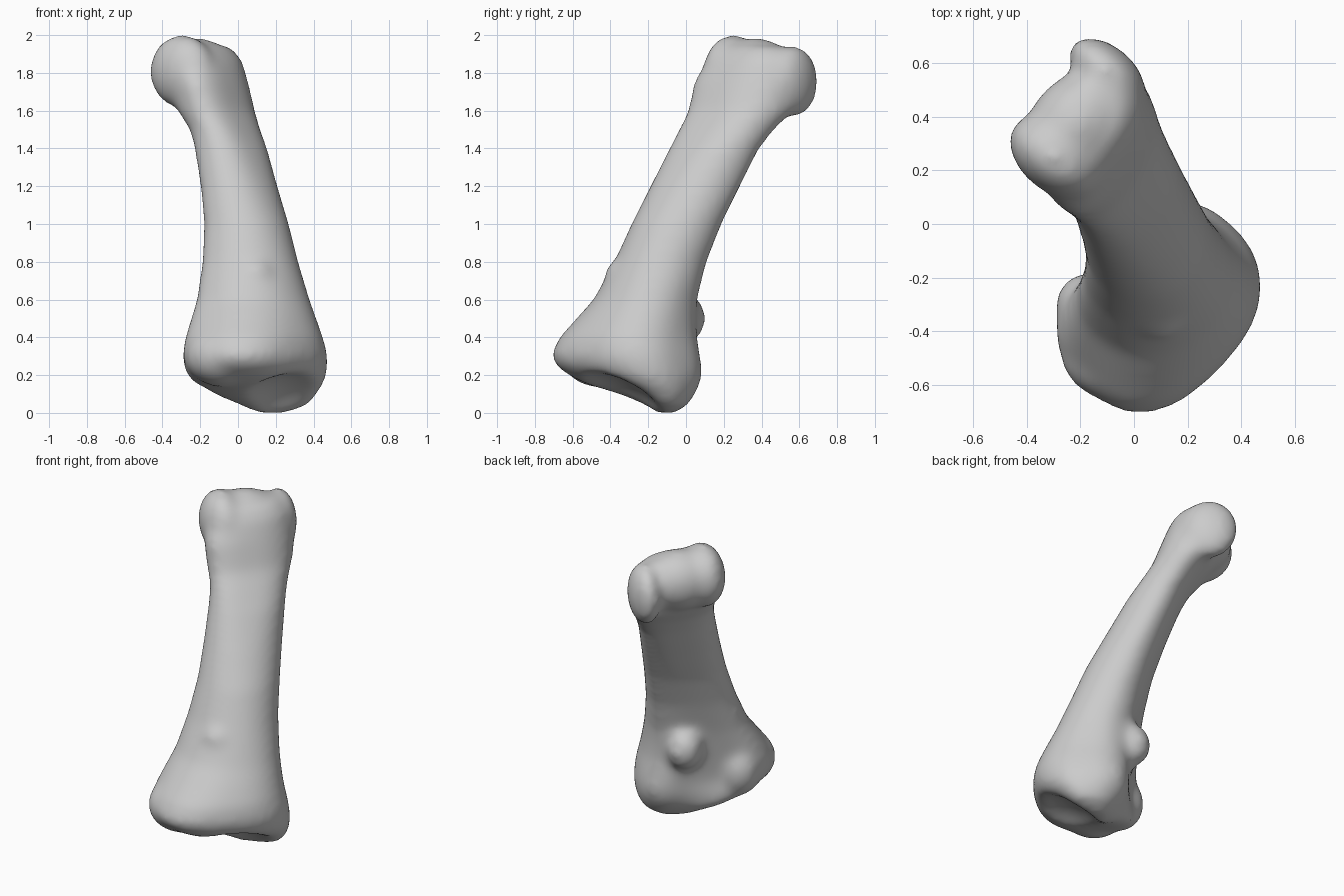
import bpy, bmesh
from math import cos, sin, tau, atan2
from mathutils import Vector, Matrix

old = bpy.data.objects.get("Cube")
if old:
    bpy.data.objects.remove(old)

# Material
grey = bpy.data.materials.new("bone_grey")
grey.use_nodes = True
grey.diffuse_color = (0.6, 0.6, 0.6, 1)
grey.node_tree.nodes["Principled BSDF"].inputs["Base Color"].default_value = (0.6, 0.6, 0.6, 1)

# Level slices of the shaft: height, x range, y range, front and back thickness ratios
SLICES = [
    (0.00, 0.10, 0.26, -0.19, -0.05, 0.8, 0.8),
    (0.04, 0.01, 0.37, -0.24, 0.01, 0.8, 0.8),
    (0.10, -0.13, 0.42, -0.37, 0.05, 0.8, 0.8),
    (0.15, -0.21, 0.45, -0.52, 0.075, 0.8, 0.8),
    (0.20, -0.26, 0.47, -0.62, 0.085, 0.8, 0.8),
    (0.25, -0.285, 0.475, -0.69, 0.085, 0.8, 0.8),
    (0.31, -0.295, 0.475, -0.715, 0.075, 0.8, 0.8),
    (0.40, -0.28, 0.45, -0.67, 0.06, 0.85, 0.8),
    (0.50, -0.25, 0.415, -0.58, 0.055, 0.9, 0.75),
    (0.60, -0.22, 0.38, -0.49, 0.06, 0.95, 0.7),
    (0.80, -0.19, 0.32, -0.38, 0.11, 1.0, 0.65),
    (1.00, -0.18, 0.27, -0.29, 0.19, 1.0, 0.65),
    (1.20, -0.20, 0.21, -0.19, 0.29, 0.95, 0.6),
    (1.40, -0.23, 0.155, -0.09, 0.39, 0.85, 0.6),
    (1.50, -0.255, 0.12, -0.04, 0.47, 0.8, 0.6),
    (1.60, -0.32, 0.09, 0.01, 0.57, 0.75, 0.6),
    (1.75, -0.36, 0.055, 0.04, 0.62, 0.7, 0.6),
    (1.87, -0.36, 0.02, 0.11, 0.60, 0.65, 0.65),
    (1.94, -0.31, -0.04, 0.20, 0.54, 0.65, 0.65),
]
SIDES = 48


def signed_power(v, e):
    return abs(v) ** e * (1 if v >= 0 else -1)


def slice_points(z, x0, x1, y0, y1, front, back):
    """Rounded box turned diagonally, grooved behind the base, fitted to the ranges."""
    groove = 0.25 * max(0, 1 - abs(z - 0.25) / 0.5)
    pts = []
    for i in range(SIDES):
        t = tau * i / SIDES
        ratio = back if sin(t) > 0 else front
        power = min(1, max(0.8, ratio))
        u = signed_power(cos(t), power)
        v = ratio * signed_power(sin(t), power) * (1 - groove * max(0, sin(t)) ** 6)
        pts.append((u - v, u + v))

    def fit(axis, low, high):
        vals = [p[axis] for p in pts]
        a, b = min(vals), max(vals)
        return [low + (v - a) / (b - a) * (high - low) for v in vals]

    return [Vector((x, y, z)) for x, y in zip(fit(0, x0, x1), fit(1, y0, y1))]


# Direction across the two knuckles
ACROSS = atan2(0.78, 0.63)


def add_ball(bm, center, size, turn=0):
    mat = Matrix.Translation(center) @ Matrix.Rotation(turn, 4, 'Z') @ Matrix.Diagonal((*size, 1))
    bmesh.ops.create_icosphere(bm, subdivisions=4, radius=1, matrix=mat)


def make_object(name, bm):
    bmesh.ops.recalc_face_normals(bm, faces=bm.faces[:])
    mesh = bpy.data.meshes.new(name)
    bm.to_mesh(mesh)
    bm.free()
    mesh.materials.append(grey)
    ob = bpy.data.objects.new(name, mesh)
    bpy.context.collection.objects.link(ob)
    return ob


# Shaft and flared base
bm = bmesh.new()
rings = [[bm.verts.new(p) for p in slice_points(*s)] for s in SLICES]
for low, high in zip(rings, rings[1:]):
    for i in range(SIDES):
        j = (i + 1) % SIDES
        bm.faces.new((low[i], low[j], high[j], high[i]))
bm.faces.new(rings[0][::-1])
bm.faces.new(rings[-1])

# Two flattened knuckles with a saddle between them
add_ball(bm, (-0.295, 0.25, 1.808), (0.13, 0.195, 0.195), ACROSS)
add_ball(bm, (-0.1, 0.57, 1.755), (0.095, 0.168, 0.19), ACROSS)
add_ball(bm, (-0.215, 0.37, 1.80), (0.22, 0.175, 0.185), ACROSS)

# Lobes on the front and side corners of the base
add_ball(bm, (-0.08, -0.46, 0.3), (0.2, 0.2, 0.165))
add_ball(bm, (-0.17, -0.31, 0.3), (0.125, 0.13, 0.165))

# Knob on the back and a small raised spot on the front
add_ball(bm, (0.01, -0.005, 0.5), (0.11, 0.11, 0.13))
add_ball(bm, (0.09, -0.345, 0.73), (0.1, 0.085, 0.085))
bone = make_object("finger_bone", bm)

# Shallow hollow of the joint under the base
bm = bmesh.new()
add_ball(bm, (0.3, -0.48, -0.2), (0.41, 0.41, 0.41))
socket = make_object("socket_cutter", bm)
socket.hide_render = True
socket.hide_viewport = True


def fuse():
    mod = bone.modifiers.new("fuse", 'REMESH')
    mod.mode = 'VOXEL'
    mod.voxel_size = 0.02
    mod.use_smooth_shade = True


fuse()
cut = bone.modifiers.new("socket", 'BOOLEAN')
cut.operation = 'DIFFERENCE'
cut.object = socket
fuse()
soft = bone.modifiers.new("soften", 'SMOOTH')
soft.factor = 0.5
soft.iterations = 22
for p in bone.data.polygons:
    p.use_smooth = True
